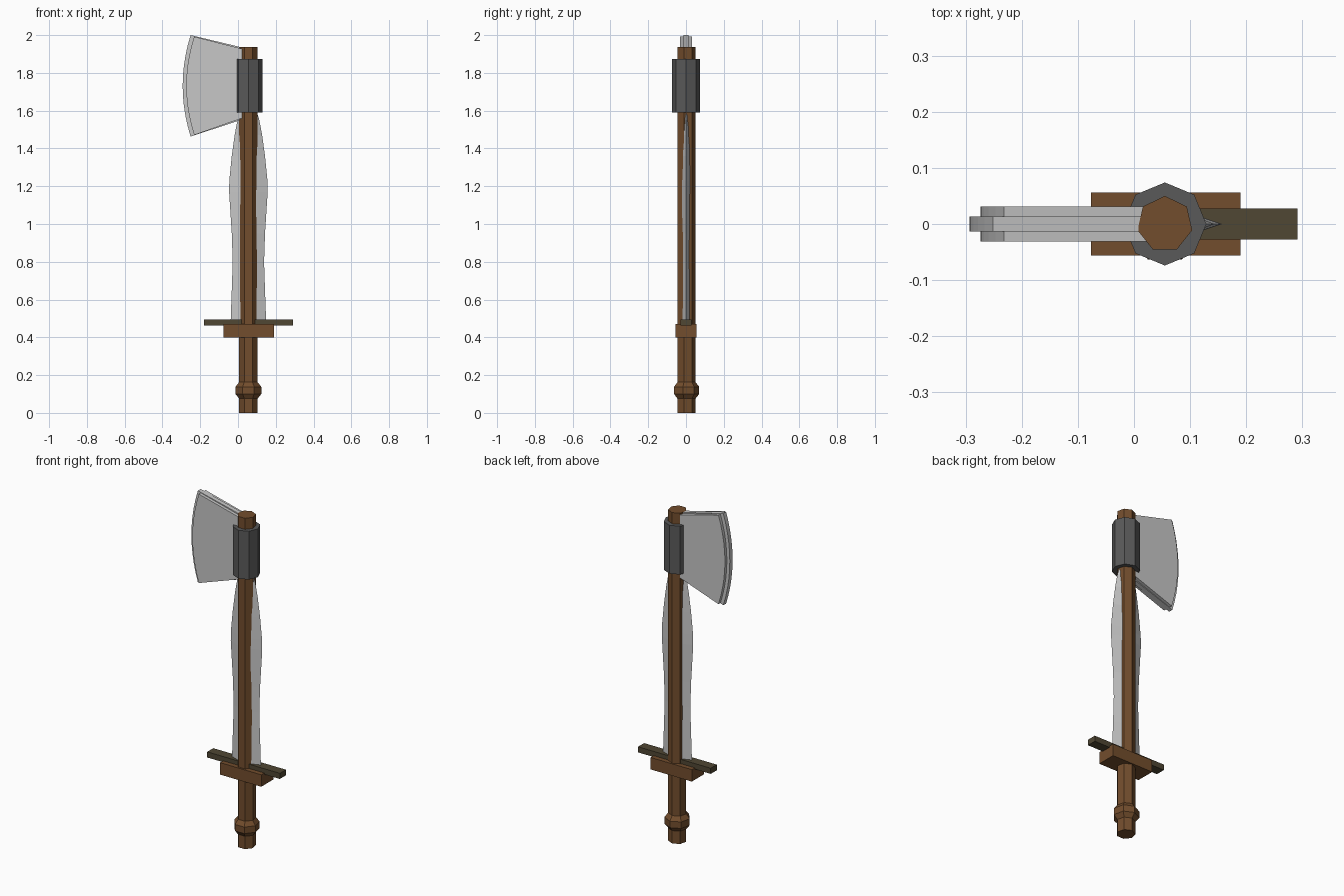
import bpy, bmesh, math

if "Cube" in bpy.data.objects:
    bpy.data.objects.remove(bpy.data.objects["Cube"])

CX = 0.055  # x of the shaft axis


def material(name, rgb):
    m = bpy.data.materials.new(name)
    m.diffuse_color = (*rgb, 1)
    m.use_nodes = True
    m.node_tree.nodes["Principled BSDF"].inputs["Base Color"].default_value = m.diffuse_color
    return m


WOOD = material("brown wood", (0.17, 0.075, 0.026))
IRON = material("dark iron", (0.1, 0.1, 0.1))
STEEL = material("light steel", (0.57, 0.57, 0.57))
BRONZE = material("dark olive metal", (0.08, 0.063, 0.033))


def loft(name, rings, mat):
    """Skin a closed solid through rings of equal point count."""
    bm = bmesh.new()
    vs = [[bm.verts.new(p) for p in r] for r in rings]
    n = len(rings[0])
    for a, b in zip(vs, vs[1:]):
        for i in range(n):
            j = (i + 1) % n
            bm.faces.new((a[i], a[j], b[j], b[i]))
    bm.faces.new(vs[0][::-1])
    bm.faces.new(vs[-1])
    bmesh.ops.recalc_face_normals(bm, faces=bm.faces)
    me = bpy.data.meshes.new(name)
    bm.to_mesh(me)
    bm.free()
    me.materials.append(mat)
    ob = bpy.data.objects.new(name, me)
    bpy.context.collection.objects.link(ob)
    return ob


def turned(name, sides, profile, mat):
    """Faceted turned part from (radius, z) pairs, one corner on +y."""
    loft(name, [[(CX - r * math.sin(math.tau * i / sides),
                  r * math.cos(math.tau * i / sides), z) for i in range(sides)]
                for r, z in profile], mat)


def box(name, x0, x1, hy, z0, z1, mat):
    loft(name, [[(x0, -hy, z), (x1, -hy, z), (x1, hy, z), (x0, hy, z)]
                for z in (z0, z1)], mat)


# Shaft, pommel ring and iron collar
turned("shaft", 7, [(0.05, 0), (0.05, 1.938)], WOOD)
turned("pommel_ring", 7, [(0.05, 0.075), (0.07, 0.1), (0.07, 0.138), (0.05, 0.163)], WOOD)
turned("collar", 8, [(0.074, 1.59), (0.074, 1.873)], IRON)

# Crossguard
box("guard_block", -0.077, 0.19, 0.056, 0.4, 0.47, WOOD)
box("guard_bar", -0.18, 0.291, 0.028, 0.462, 0.495, BRONZE)

# Sword blade: diamond section, half width varies with height
outline = [(0.094, 0.48), (0.088, 0.65), (0.083, 0.8), (0.088, 0.95), (0.102, 1.17),
           (0.101, 1.23), (0.088, 1.36), (0.073, 1.47), (0.058, 1.55), (0.03, 1.64)]
loft("sword_blade", [[(CX - w, 0, z), (CX, -0.034, z), (CX + w, 0, z), (CX, 0.034, z)]
                     for w, z in outline], STEEL)


# Axe head: thin cutting core between thicker, slightly smaller cheeks
def axe_layer(name, edge_x, inset, hy):
    top, bottom, n = 2.0 - inset, 1.463 + inset, 10
    mid, half = (top + bottom) / 2, (top - bottom) / 2
    pts = [(0.05, 1.562 + inset), (0.05, 1.928 - inset)]
    for i in range(n + 1):
        t = 1 - 2 * i / n
        pts.append((edge_x + 0.042 * t * t, mid + half * t))
    loft(name, [[(x, y, z) for x, z in pts] for y in (-hy, hy)], STEEL)


axe_layer("axe_edge", -0.293, 0, 0.013)
axe_layer("axe_cheeks", -0.274, 0.008, 0.031)
